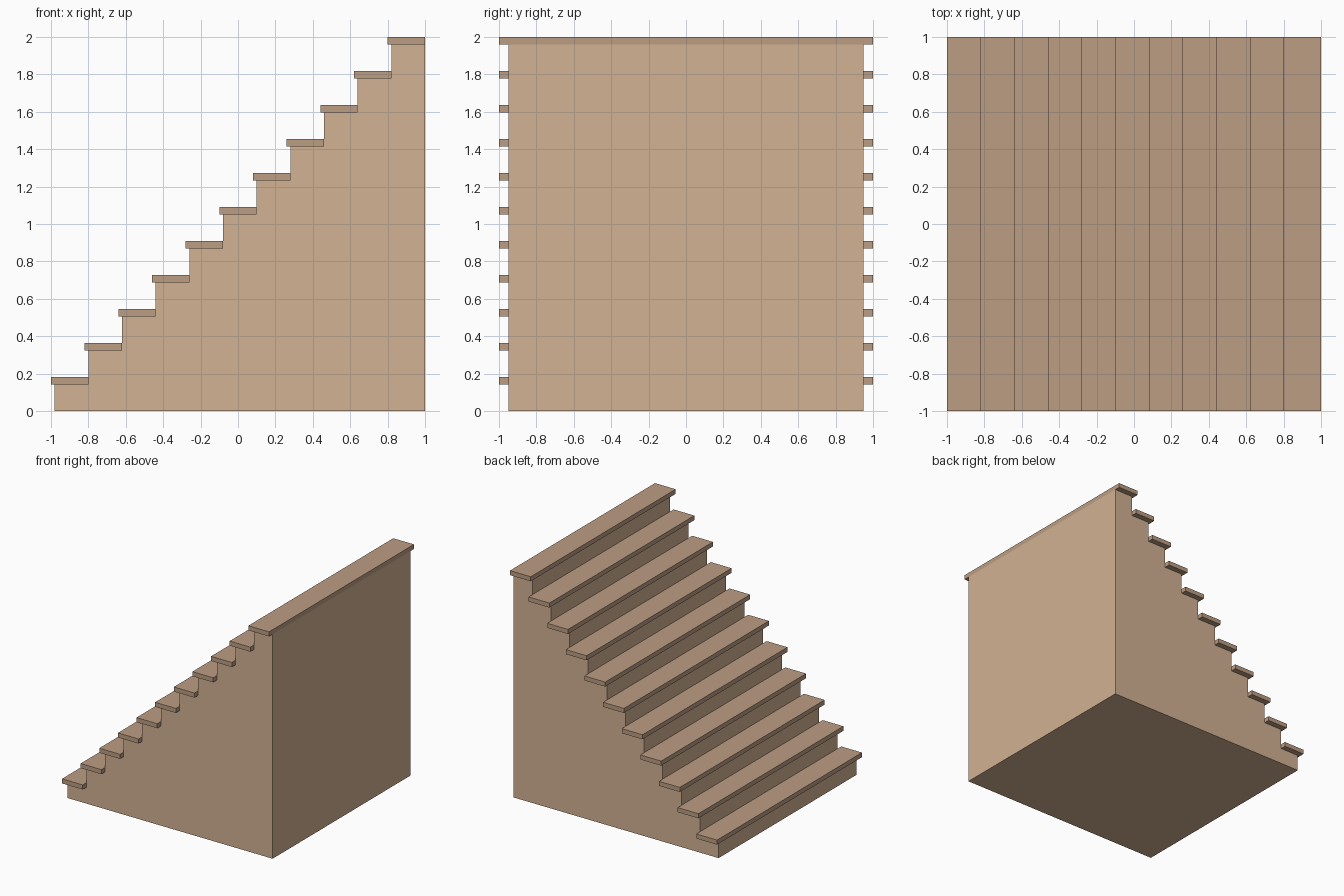
import bpy, bmesh

if "Cube" in bpy.data.objects:
    bpy.data.objects.remove(bpy.data.objects["Cube"])

STEPS = 11
RISE = 2.0 / STEPS
RUN = 0.18
TREAD_DEPTH = 0.2
TREAD_THICK = 0.04
NOSING = 0.02
BODY_HALF = 0.95


def material(name, color):
    mat = bpy.data.materials.new(name)
    mat.diffuse_color = color
    mat.use_nodes = True
    mat.node_tree.nodes["Principled BSDF"].inputs["Base Color"].default_value = mat.diffuse_color
    return mat


def extrude_profile(name, points, half_width, mat):
    """Extrude an x-z outline along y, centred on y = 0."""
    bm = bmesh.new()
    face = bm.faces.new([bm.verts.new((x, -half_width, z)) for x, z in points])
    result = bmesh.ops.extrude_face_region(bm, geom=[face])
    moved = [g for g in result["geom"] if isinstance(g, bmesh.types.BMVert)]
    bmesh.ops.translate(bm, verts=moved, vec=(0, 2 * half_width, 0))
    bmesh.ops.recalc_face_normals(bm, faces=bm.faces)
    mesh = bpy.data.meshes.new(name)
    bm.to_mesh(mesh)
    bm.free()
    mesh.materials.append(mat)
    obj = bpy.data.objects.new(name, mesh)
    bpy.context.collection.objects.link(obj)
    return obj


light_wood = material("light_wood", (0.65, 0.445, 0.296, 1))
dark_wood = material("dark_wood", (0.50, 0.337, 0.227, 1))

# Solid stepped body, each level ending under its tread
outline = [(1, 0), (-1 + NOSING, 0)]
for i in range(STEPS):
    z = RISE * (i + 1) - TREAD_THICK
    x = -1 + NOSING + RUN * i
    end = x + RUN if i < STEPS - 1 else 1
    outline += [(x, z), (end, z)]
extrude_profile("stair_body", outline, BODY_HALF, light_wood)

# Overhanging treads
for i in range(STEPS):
    x0, top = -1 + RUN * i, RISE * (i + 1)
    x1, bottom = x0 + TREAD_DEPTH, top - TREAD_THICK
    extrude_profile(f"tread_{i + 1}",
                    [(x0, bottom), (x1, bottom), (x1, top), (x0, top)],
                    1.0, dark_wood)
